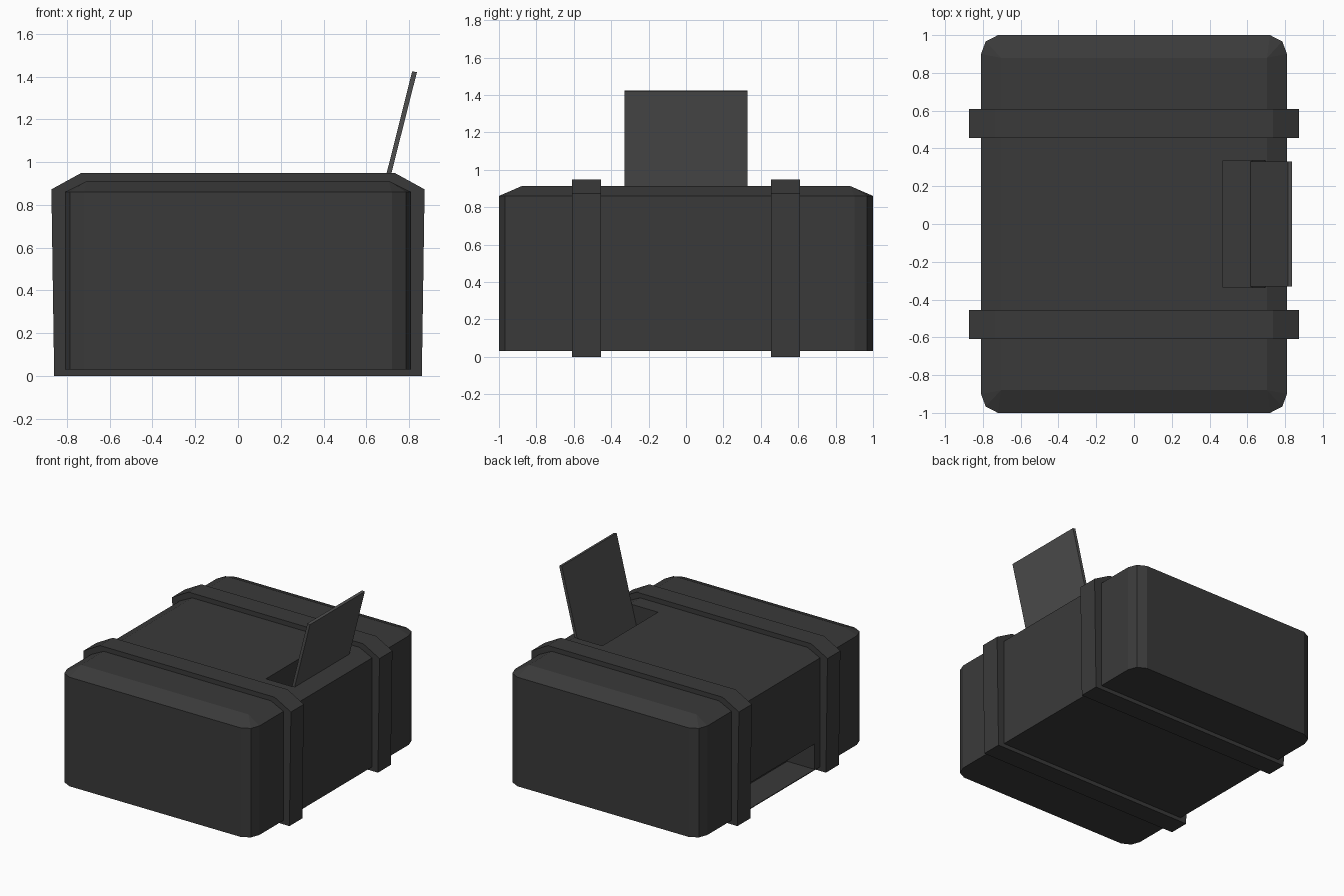
import bpy
import bmesh

if "Cube" in bpy.data.objects:
    bpy.data.objects.remove(bpy.data.objects["Cube"])


def material(name, value):
    m = bpy.data.materials.new(name)
    m.diffuse_color = (value, value, value, 1)
    m.use_nodes = True
    m.node_tree.nodes["Principled BSDF"].inputs["Base Color"].default_value = m.diffuse_color
    return m


charcoal = material("charcoal plastic", 0.042)
grey = material("dark grey plastic", 0.075)


def finish(name, bm, mat):
    bmesh.ops.remove_doubles(bm, verts=bm.verts, dist=1e-5)
    bmesh.ops.recalc_face_normals(bm, faces=bm.faces)
    me = bpy.data.meshes.new(name)
    bm.to_mesh(me)
    bm.free()
    me.materials.append(mat)
    ob = bpy.data.objects.new(name, me)
    bpy.context.collection.objects.link(ob)
    return ob


def prism(name, profile, y0, y1, mat):
    """Extrude an x-z profile along y."""
    bm = bmesh.new()
    face = bm.faces.new([bm.verts.new((x, y0, z)) for x, z in profile])
    ext = bmesh.ops.extrude_face_region(bm, geom=[face])
    moved = [v for v in ext["geom"] if isinstance(v, bmesh.types.BMVert)]
    bmesh.ops.translate(bm, verts=moved, vec=(0, y1 - y0, 0))
    return finish(name, bm, mat)


# Housing: rounded-corner outline, sloping to a rectangular top
corner = [(0.81, 0.90), (0.785, 0.967), (0.72, 1.0)]
outline, top = [], []
for sx, sy in ((1, 1), (-1, 1), (-1, -1), (1, -1)):
    pts = corner if sx * sy > 0 else corner[::-1]
    outline += [(sx * x, sy * y) for x, y in pts]
    top += [(sx * 0.705, sy * 0.88)] * 3
bm = bmesh.new()
low = [bm.verts.new((x, y, 0.03)) for x, y in outline]
mid = [bm.verts.new((x, y, 0.86)) for x, y in outline]
cap = [bm.verts.new((x, y, 0.912)) for x, y in top[::3]]
bm.faces.new(low)
bm.faces.new(cap)
n = len(low)
for i in range(n):
    j = (i + 1) % n
    bm.faces.new((low[i], low[j], mid[j], mid[i]))
    a, b = cap[i // 3], cap[j // 3]
    bm.faces.new((mid[i], mid[j], a) if a is b else (mid[i], mid[j], b, a))
housing = finish("housing", bm, charcoal)

# Feed slot in the top and outlet in the left side
feed = prism("feed_slot_cutter",
             [(0.47, 0.63), (0.625, 0.63), (0.719, 1.0), (0.47, 1.0)],
             -0.335, 0.335, charcoal)
outlet = prism("outlet_cutter",
               [(-0.95, 0.036), (-0.58, 0.036), (-0.58, 0.23), (-0.95, 0.23)],
               -0.39, 0.39, charcoal)
for cutter in (feed, outlet):
    cutter.hide_render = True
    cutter.display_type = 'WIRE'
    mod = housing.modifiers.new(cutter.name, 'BOOLEAN')
    mod.operation = 'DIFFERENCE'
    mod.solver = 'EXACT'
    mod.object = cutter

# Raised bands that wrap the housing
half = [(0.86, 0), (0.873, 0.872), (0.735, 0.948)]
band = half + [(-x, z) for x, z in reversed(half)]
prism("front_band", band, -0.61, -0.455, charcoal)
prism("back_band", band, 0.455, 0.61, charcoal)

# Leaning paper support
prism("paper_support",
      [(0.615, 0.628), (0.637, 0.628), (0.837, 1.42), (0.815, 1.424)],
      -0.33, 0.33, grey)
